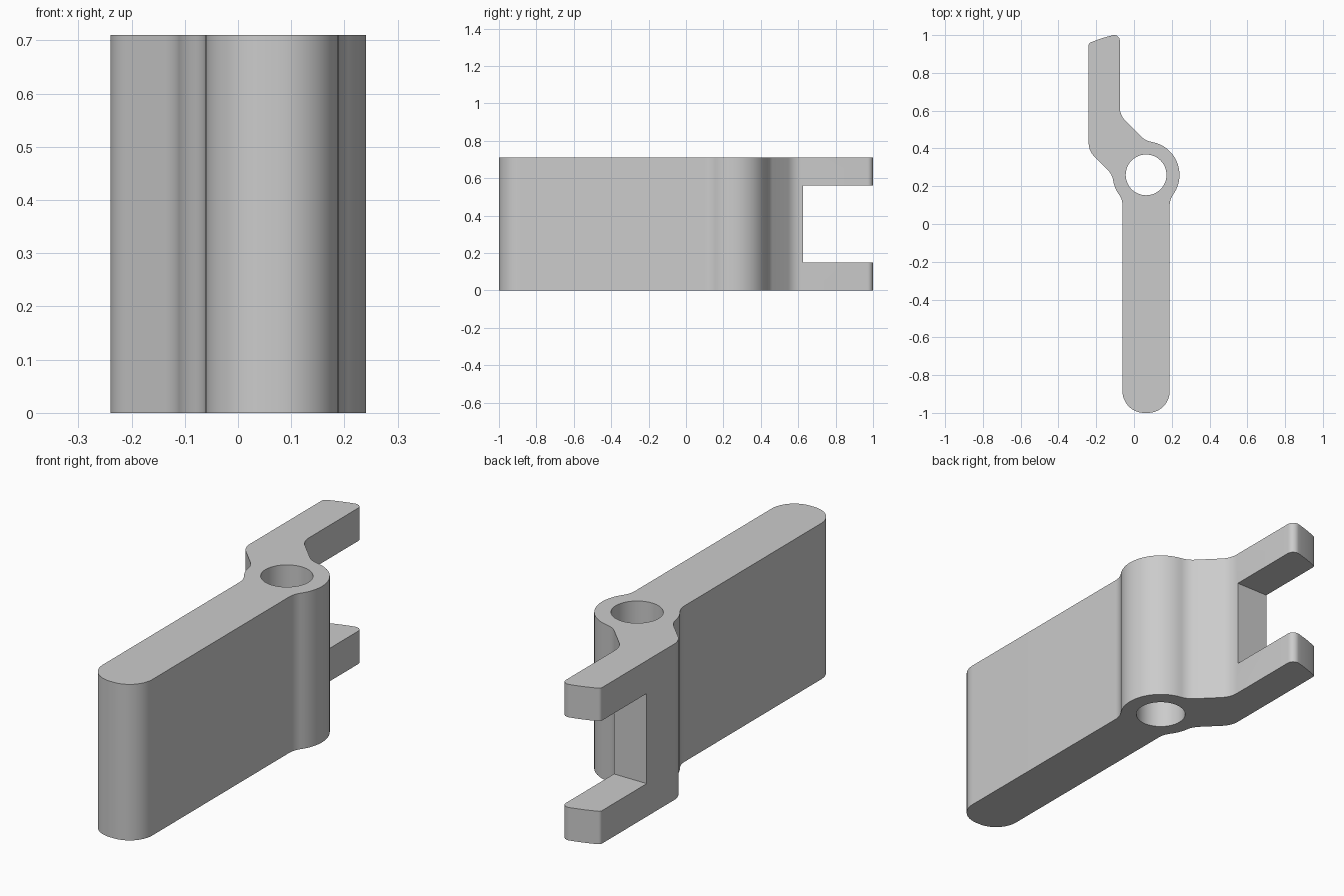
import bpy, bmesh
from math import sin, cos, tan, radians, sqrt, atan2, degrees
from mathutils import Vector

cube = bpy.data.objects.get("Cube")
if cube:
    bpy.data.objects.remove(cube, do_unlink=True)

HEIGHT = 0.71
HUB = Vector((0.064, 0.26))
HUB_R, HOLE_R, TIP_R = 0.177, 0.108, 0.76
HALF, BLEND = 0.125, 0.1        # half width of the arms, blend radius at the hub
LEFT, RIGHT = -0.24, -0.075     # sides of the fork


def arc(c, r, a0, a1, n=12):
    """Points on an arc, angles in degrees."""
    return [c + r * Vector((cos(a), sin(a)))
            for a in (radians(a0 + (a1 - a0) * i / n) for i in range(n + 1))]


def fillet(a, p, b, r, n=8):
    """Rounded corner at p between the directions to a and b."""
    u, v = (a - p).normalized(), (b - p).normalized()
    half = u.angle(v) / 2
    c = p + (u + v).normalized() * r / sin(half)
    start, end = p + u * r / tan(half) - c, p + v * r / tan(half) - c
    a0 = degrees(atan2(start.y, start.x))
    turn = (degrees(atan2(end.y, end.x)) - a0 + 180) % 360 - 180
    return arc(c, r, a0, a0 + turn, n)


# Concave blend between the hub and an arm leaving it
ALONG = sqrt((HUB_R + BLEND) ** 2 - (HALF + BLEND) ** 2)
SWEEP = degrees(atan2(HALF + BLEND, ALONG))


def blend(direction, side):
    """Blend from the hub to the arm; side is +1 counterclockwise, -1 clockwise."""
    d = radians(direction)
    u, v = Vector((cos(d), sin(d))), Vector((-sin(d), cos(d))) * side
    c = HUB + u * ALONG + v * (HALF + BLEND)
    return arc(c, BLEND, direction + side * (SWEEP + 180), direction + side * 270, 10)


def tip(x):
    """Point on the curved end of the fork."""
    return Vector((x, HUB.y + sqrt(TIP_R ** 2 - (x - HUB.x) ** 2)))


# Outline, counterclockwise from the rounded front end
fl, fr = Vector((HUB.x - HALF, -1)), Vector((HUB.x + HALF, -1))
up, diag = Vector((0, 0.5)), Vector((1, -1))
off = HALF * sqrt(2)
inner = Vector((RIGHT, HUB.x + HUB.y + off - RIGHT))
outer = Vector((LEFT, HUB.x + HUB.y - off - LEFT))
tl, tr = tip(LEFT), tip(RIGHT)
outline = fillet(fl + up, fl, fr, 0.115, 12) + fillet(fl, fr, fr + up, 0.115, 12)
outline += blend(270, 1)[::-1]
outline += arc(HUB, HUB_R, SWEEP - 90, 135 - SWEEP, 24)[1:-1]
outline += blend(135, -1)
outline += fillet(inner + diag, inner, inner + up, BLEND)
outline += fillet(tr - up, tr, tip(RIGHT - 0.03), 0.03)
outline += [tip(RIGHT + (LEFT - RIGHT) * t) for t in (0.35, 0.5, 0.65, 0.8)]
outline += fillet(tip(LEFT + 0.02), tl, tl - up, 0.015)
outline += fillet(outer + up, outer, outer + diag, BLEND)
outline += blend(135, 1)[::-1]
outline += arc(HUB, HUB_R, 135 + SWEEP, 270 - SWEEP, 6)[1:-1]
outline += blend(270, -1)


def prism(name, points, z0, z1):
    """Closed solid from a flat outline."""
    bm = bmesh.new()
    face = bm.faces.new([bm.verts.new((p.x, p.y, z0)) for p in points])
    top = bmesh.ops.extrude_face_region(bm, geom=[face])["geom"]
    bmesh.ops.translate(bm, vec=(0, 0, z1 - z0),
                        verts=[g for g in top if isinstance(g, bmesh.types.BMVert)])
    bmesh.ops.recalc_face_normals(bm, faces=bm.faces)
    mesh = bpy.data.meshes.new(name)
    bm.to_mesh(mesh)
    bm.free()
    ob = bpy.data.objects.new(name, mesh)
    bpy.context.collection.objects.link(ob)
    return ob


body = prism("hinged_lever", outline, 0, HEIGHT)

# Pivot hole and the slot that splits the fork
hole = prism("pivot_hole_cutter", arc(HUB, HOLE_R, 0, 360, 48)[:-1], -0.1, HEIGHT + 0.1)
slot = prism("fork_slot_cutter",
             [Vector(p) for p in ((-0.5, 0.625), (0.2, 0.625), (0.2, 1.2), (-0.5, 1.2))],
             0.15, 0.56)

bpy.ops.object.select_all(action="DESELECT")
bpy.context.view_layer.objects.active = body
body.select_set(True)
for cutter in (hole, slot):
    cutter.hide_render = True
    mod = body.modifiers.new("cut", "BOOLEAN")
    mod.operation, mod.solver, mod.object = "DIFFERENCE", "EXACT", cutter
    bpy.ops.object.modifier_apply(modifier=mod.name)
    bpy.data.objects.remove(cutter, do_unlink=True)

# Plain grey finish
grey = bpy.data.materials.new("light_grey")
grey.use_nodes = True
colour = (0.6, 0.6, 0.6, 1)
grey.diffuse_color = colour
grey.node_tree.nodes["Principled BSDF"].inputs["Base Color"].default_value = colour
body.data.materials.clear()
body.data.materials.append(grey)
bpy.ops.object.shade_smooth_by_angle(angle=radians(30))
